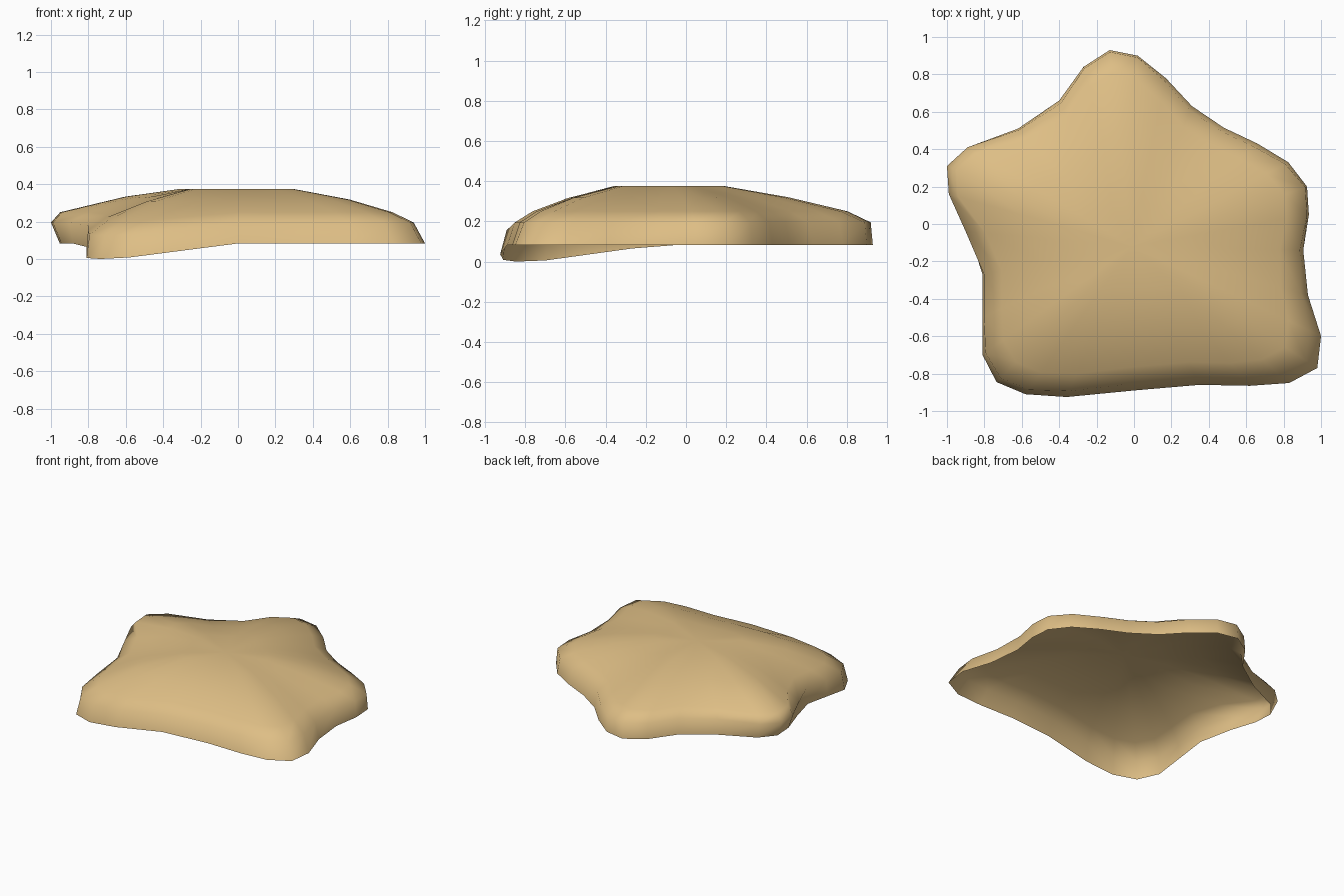
import bpy, bmesh
from mathutils import Vector

# Star outline: x, y, lean (upper wall edge relative to the open rim)
OUTLINE = [
    (-0.13, 0.93, 0.99), (-0.27, 0.84, 0.99), (-0.40, 0.66, 0.98),
    (-0.62, 0.51, 0.99), (-0.89, 0.41, 1.03), (-1.00, 0.31, 1.05),
    (-0.99, 0.16, 1.05), (-0.90, -0.04, 1.02), (-0.81, -0.27, 0.99),
    (-0.81, -0.50, 0.99), (-0.81, -0.70, 0.98), (-0.735, -0.845, 0.97),
    (-0.58, -0.91, 0.97), (-0.36, -0.925, 0.96), (0.0, -0.89, 0.95),
    (0.35, -0.86, 0.95), (0.62, -0.865, 0.95), (0.83, -0.85, 0.94),
    (0.98, -0.77, 0.94), (1.0, -0.60, 0.94), (0.93, -0.38, 0.96),
    (0.905, -0.14, 0.98), (0.935, 0.05, 0.99), (0.925, 0.20, 0.99),
    (0.825, 0.33, 0.98), (0.66, 0.43, 0.97), (0.48, 0.515, 0.97),
    (0.31, 0.63, 0.97), (0.17, 0.78, 0.98), (0.02, 0.90, 0.99)]
CENTRE = Vector((-0.01, -0.12))

# Rings from the open rim to the flat crown: scale, height, sag at front left
RINGS = [(1.0, 0.083, 0.083), (1.0, 0.195, 0.07), (0.88, 0.25, 0.05),
         (0.60, 0.318, 0.012), (0.30, 0.375, 0.0)]

bm = bmesh.new()
loops = []
for k, (scale, height, sag) in enumerate(RINGS):
    loop = []
    for x, y, lean in OUTLINE:
        s = scale
        if k == 0:
            s = min(1.0, 1 / lean)
        elif k < 3:
            s *= min(1.0, lean)
        # the left arm stays high further out
        if k == 2 and x < 0 and y > 0:
            s += 0.07 * -x
        p = CENTRE + (Vector((x, y)) - CENTRE) * s
        drop = min(1.0, max(0.0, (-x - y - 0.95) / 0.6))
        z = height - sag * drop
        if k == 3 and y > -0.3:
            z += 0.015 * max(0.0, -x)
        loop.append(bm.verts.new((p.x, p.y, z)))
    loops.append(loop)

n = len(OUTLINE)
for a, b in zip(loops, loops[1:]):
    for i in range(n):
        j = (i + 1) % n
        bm.faces.new((a[i], a[j], b[j], b[i]))
top = bm.verts.new((CENTRE.x, CENTRE.y, 0.375))
for i in range(n):
    bm.faces.new((loops[-1][i], loops[-1][(i + 1) % n], top))
for f in bm.faces:
    f.smooth = True

mesh = bpy.data.meshes.new("star_shell")
bm.to_mesh(mesh)
bm.free()
shell = bpy.data.objects.new("star_shell", mesh)
bpy.context.collection.objects.link(shell)

# Sandy tan
mat = bpy.data.materials.new("sand")
mat.diffuse_color = (0.73, 0.515, 0.235, 1)
mesh.materials.append(mat)
